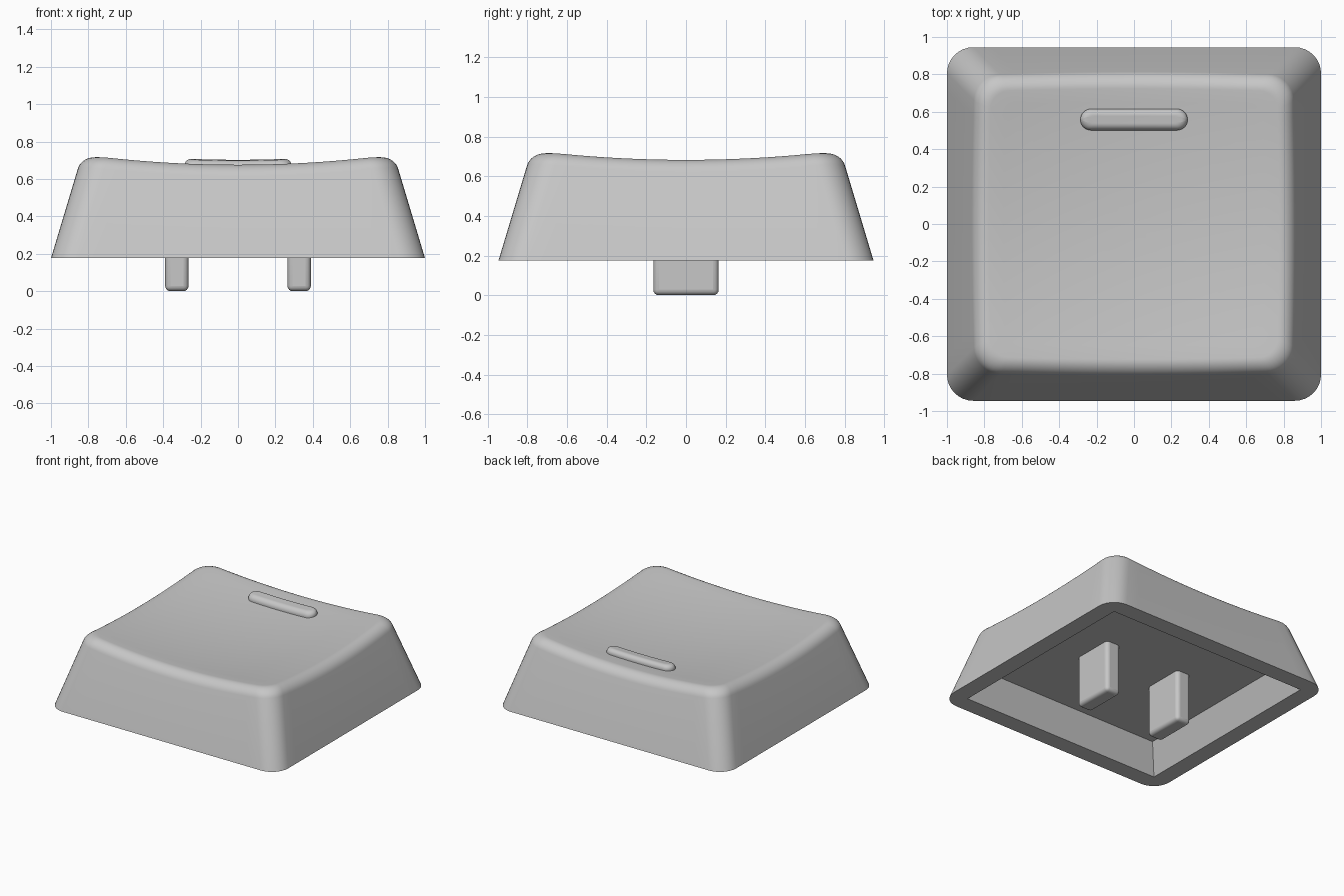
import bpy, bmesh, math

if "Cube" in bpy.data.objects:
    bpy.data.objects.remove(bpy.data.objects["Cube"])

grey = bpy.data.materials.new("grey_plastic")
grey.diffuse_color = (0.57, 0.57, 0.57, 1)
grey.use_nodes = True
grey.node_tree.nodes["Principled BSDF"].inputs["Base Color"].default_value = grey.diffuse_color


def dish(x, y):
    """Shallow spherical hollow of the key's top."""
    return 0.633 + 0.081 * (x * x + y * y)


def rounded_point(i, hx, hy, r, corner=8, side=16):
    """Point i of a rounded rectangle."""
    q, j = divmod(i, corner + side)
    centres = [(1, 1), (-1, 1), (-1, -1), (1, -1)]

    def arc(k, t):
        a = math.pi / 2 * (k + t)
        sx, sy = centres[k % 4]
        return sx * (hx - r) + r * math.cos(a), sy * (hy - r) + r * math.sin(a)

    if j <= corner:
        return arc(q, j / corner)
    a, b, t = arc(q, 1), arc(q + 1, 0), (j - corner) / side
    return a[0] + (b[0] - a[0]) * t, a[1] + (b[1] - a[1]) * t


def finish(ob):
    ob.data.materials.clear()
    ob.data.materials.append(grey)
    bpy.ops.object.select_all(action='DESELECT')
    ob.select_set(True)
    bpy.context.view_layer.objects.active = ob
    bpy.ops.object.shade_smooth_by_angle(angle=math.radians(30))


def dished_block(name, hx, hy, r, z0, slope, fillet, rise=0.0, cy=0.0):
    """Tapered rounded block whose filleted top follows the dish."""
    n, steps, inner = 96, 8, 10
    bm = bmesh.new()

    def top(x, y):
        return dish(x, y + cy) + rise

    rings = [[(*rounded_point(i, hx, hy, r), z0) for i in range(n)]]
    for s in range(steps + 1):
        a = math.pi / 2 * s / steps
        d, drop = fillet * (1 - math.cos(a)), fillet * (1 - math.sin(a))
        ring = []
        for i in range(n):
            inset = slope * 0.54 + d
            for _ in range(3):
                x, y = rounded_point(i, hx - inset, hy - inset, r - d * 0.6)
                z = top(x, y) - drop
                inset = slope * (z - z0) + d
            ring.append((x, y, z))
        rings.append(ring)
    for s in range(1, inner):
        f = 1 - s / inner
        rings.append([(x * f, y * f, top(x * f, y * f)) for x, y, _ in rings[steps + 1]])
    vs = [[bm.verts.new((x, y + cy, z)) for x, y, z in ring] for ring in rings]
    for lo, hi in zip(vs, vs[1:]):
        for i in range(n):
            k = (i + 1) % n
            bm.faces.new((lo[i], lo[k], hi[k], hi[i]))
    tip = bm.verts.new((0, cy, top(0, 0)))
    for i in range(n):
        bm.faces.new((vs[-1][i], vs[-1][(i + 1) % n], tip))
    bm.faces.new(vs[0][::-1])
    me = bpy.data.meshes.new(name)
    bm.to_mesh(me)
    bm.free()
    ob = bpy.data.objects.new(name, me)
    bpy.context.collection.objects.link(ob)
    return ob


def box(name, centre, size):
    bpy.ops.mesh.primitive_cube_add(size=1, location=centre)
    ob = bpy.context.object
    ob.name = name
    ob.scale = size
    bpy.ops.object.transform_apply(location=True, rotation=False, scale=True)
    return ob


# key shell: solid block hollowed from below by a tapered cavity
BASE, CEILING, TAPER = 0.176, 0.40, 0.10
shell = dished_block("key_shell", 1.0, 0.945, 0.14, BASE, 0.30, 0.072)
cutter = box("cavity_cutter", (0, 0, 0.25), (1.77, 1.66, 0.30))
for v in cutter.data.vertices:
    if v.co.z > 0.25:
        shift, v.co.z = TAPER, CEILING
    else:  # continue the wall slope below the rim
        shift, v.co.z = -TAPER * 0.1, BASE - 0.1 * (CEILING - BASE)
    v.co.x -= math.copysign(shift, v.co.x)
    v.co.y -= math.copysign(shift, v.co.y)
cutter.hide_render = True
mod = shell.modifiers.new("hollow", 'BOOLEAN')
mod.object, mod.operation, mod.solver = cutter, 'DIFFERENCE', 'EXACT'
bpy.context.view_layer.objects.active = shell
bpy.ops.object.modifier_apply(modifier=mod.name)
bpy.data.objects.remove(cutter)
finish(shell)

# raised finger bar near the back of the top
bar = dished_block("finger_bar", 0.287, 0.057, 0.057, 0.63, 0.0, 0.036, 0.042, 0.558)
finish(bar)

# two mounting legs hanging from the cavity ceiling
for side, sx in (("left", -1), ("right", 1)):
    leg = box(side + "_leg", (sx * 0.327, 0, 0.215), (0.125, 0.33, 0.43))
    bev = leg.modifiers.new("round_edges", 'BEVEL')
    bev.width, bev.segments = 0.028, 4
    finish(leg)
